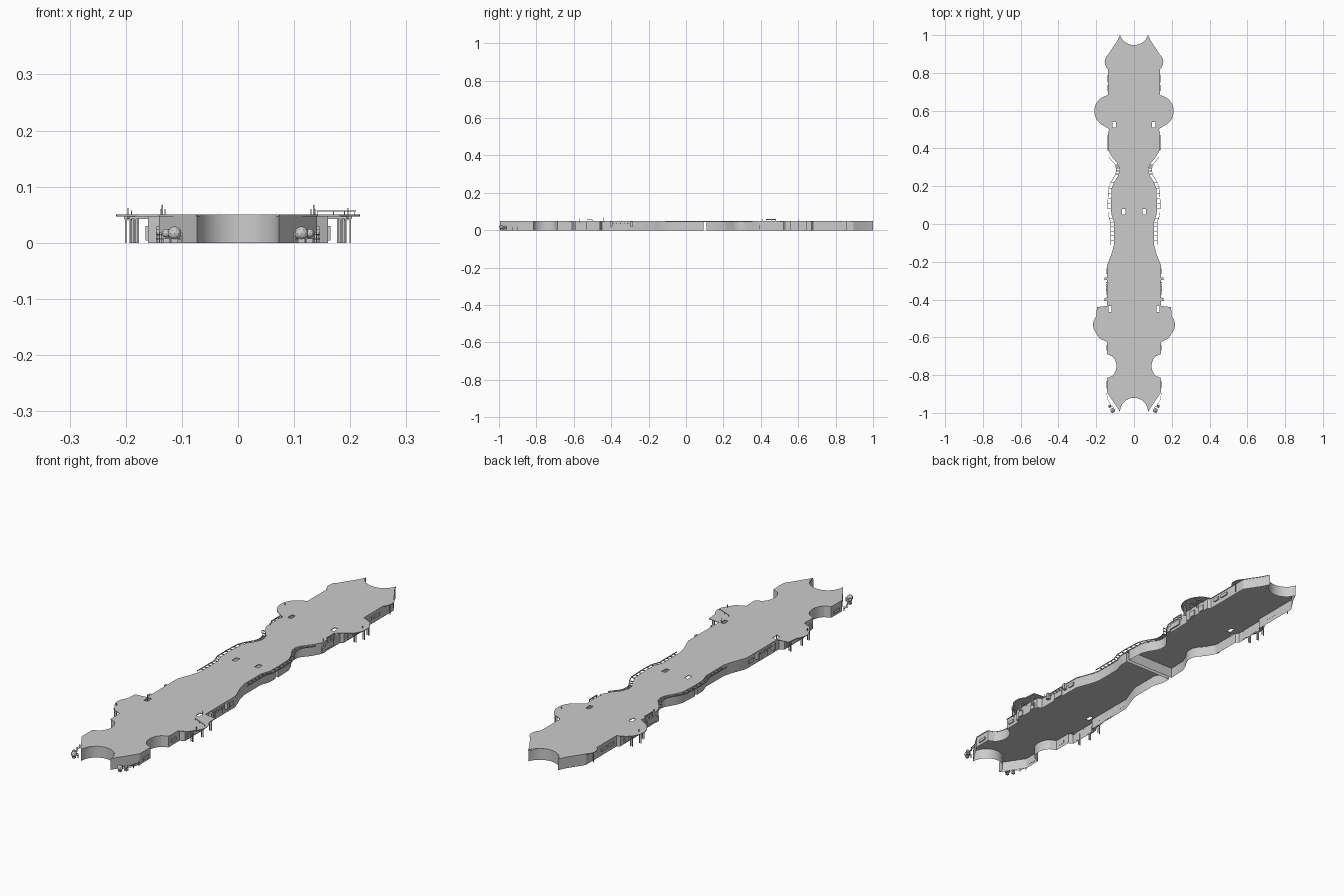
import bpy, bmesh, math
from mathutils import Vector

if "Cube" in bpy.data.objects:
    bpy.data.objects.remove(bpy.data.objects["Cube"])

ROOF_Z, ROOF_T = 0.05, 0.003


def arc(a, m, b, n=10):
    """Points on the circle through a, m, b (a excluded)."""
    (ax, ay), (bx, by), (cx, cy) = a, m, b
    d = 2 * (ax * (by - cy) + bx * (cy - ay) + cx * (ay - by))
    A, B, C = ax * ax + ay * ay, bx * bx + by * by, cx * cx + cy * cy
    ux = (A * (by - cy) + B * (cy - ay) + C * (ay - by)) / d
    uy = (A * (cx - bx) + B * (ax - cx) + C * (bx - ax)) / d
    r = math.hypot(ax - ux, ay - uy)
    t0, t1, t2 = (math.atan2(p[1] - uy, p[0] - ux) for p in (a, m, b))
    full = (t2 - t0) % (2 * math.pi)
    if (t1 - t0) % (2 * math.pi) > full:
        full -= 2 * math.pi
    return [(ux + r * math.cos(t0 + full * i / n), uy + r * math.sin(t0 + full * i / n))
            for i in range(1, n + 1)]


def path(items):
    """Polyline; a pair of points inside the list means an arc (mid, end)."""
    out = []
    for it in items:
        if isinstance(it[0], tuple):
            out += arc(out[-1], it[0], it[1])
        else:
            out.append(it)
    return out


def new_object(name, bm):
    me = bpy.data.meshes.new(name)
    bm.to_mesh(me)
    bm.free()
    ob = bpy.data.objects.new(name, me)
    bpy.context.collection.objects.link(ob)
    return ob


def box(bm, x, y, z, sx, sy, sz, rot=0.0):
    """Box centred on x, y with its bottom at z."""
    vs = bmesh.ops.create_cube(bm, size=1)["verts"]
    c, s = math.cos(rot), math.sin(rot)
    for v in vs:
        px, py = v.co.x * sx, v.co.y * sy
        v.co = Vector((x + px * c - py * s, y + px * s + py * c, z + (v.co.z + 0.5) * sz))


def bar(bm, p, q, z, w, h):
    """Horizontal or upright panel between two plan points."""
    dx, dy = q[0] - p[0], q[1] - p[1]
    box(bm, (p[0] + q[0]) / 2, (p[1] + q[1]) / 2, z, math.hypot(dx, dy), w, h, math.atan2(dy, dx))


def mirrored(name, build):
    """Build the right side and copy it to the left."""
    bm = bmesh.new()
    build(bm)
    geo = bmesh.ops.duplicate(bm, geom=bm.verts[:] + bm.edges[:] + bm.faces[:])["geom"]
    for v in geo:
        if isinstance(v, bmesh.types.BMVert):
            v.co.x *= -1
    bmesh.ops.reverse_faces(bm, faces=[f for f in geo if isinstance(f, bmesh.types.BMFace)])
    return new_object(name, bm)


def loop(right, top=None, bottom=None):
    """Closed outline from a right side running from +y to -y."""
    left = [(-x, y) for x, y in reversed(right)]
    pts = list(right)
    if bottom:
        pts += arc(right[-1], (0, bottom), left[0], 16)[:-1]
    pts += left
    if top:
        pts += arc(left[-1], (0, top), right[0], 16)[:-1]
    return pts


# Right-hand edge, in stretches shared by roof and walls
north = [(.074, 1.0), (.09, .967), (.138, .895)]
waist = [(.138, .476), (.136, .39), (.116, .355), (.085, .317), ((.077, .286), (.085, .254)),
         (.105, .222), (.118, .19)]
south_waist = [(.12, .05), (.106, .01), (.106, -.11), (.116, -.15), (.143, -.22)]
south = [(.143, -.624), (.143, -.688), (.115, -.7), ((.093, -.752), (.115, -.804)),
         (.143, -.815), (.143, -.89), (.074, -.995)]

roof_right = path(north + [((.155, .857), (.138, .82)), (.138, .683), (.17, .67),
                           ((.21, .605), (.16, .52)), (.132, .503)] + waist + [(.122, .11)] + south_waist +
                  [(.143, -.434), (.196, -.44), (.2, -.49), ((.217, -.534), (.2, -.577)), (.18, -.608)] + south)

# Roof slab
bm = bmesh.new()
face = bm.faces.new([bm.verts.new((x, y, ROOF_Z)) for x, y in loop(roof_right, .947, -.92)])
ext = bmesh.ops.extrude_face_region(bm, geom=[face])["geom"]
for v in ext:
    if isinstance(v, bmesh.types.BMVert):
        v.co.z -= ROOF_T
bmesh.ops.recalc_face_normals(bm, faces=bm.faces[:])
roof = new_object("roof_slab", bm)

# Rectangular openings through the roof
cutter = mirrored("roof_opening_cutter", lambda b: [
    box(b, x, y, 0.03, .018, .03, .04) for x, y in ((.105, .525), (.055, .064), (.127, -.45))])
cutter.hide_render = True
cutter.hide_viewport = True
cut = roof.modifiers.new("openings", "BOOLEAN")
cut.object, cut.operation, cut.solver = cutter, "DIFFERENCE", "EXACT"


# Two wall shells, open below, with a narrow passage between them
def walls(name, pts):
    b = bmesh.new()
    lo = [b.verts.new((x * .985, y, 0)) for x, y in pts]
    hi = [b.verts.new((x * .985, y, ROOF_Z - ROOF_T)) for x, y in pts]
    for i in range(len(pts)):
        j = (i + 1) % len(pts)
        b.faces.new((lo[j], lo[i], hi[i], hi[j]))
    ob = new_object(name, b)
    bpy.context.view_layer.objects.active = ob
    ob.select_set(True)
    bpy.ops.object.shade_smooth_by_angle(angle=math.radians(25))
    ob.select_set(False)


walls("north_walls", loop(path(north + [(.138, .68), (.15, .67), (.15, .53), (.138, .52)] + waist +
                               [(.122, .11)]), top=.947))
walls("south_walls", loop(path([(.121, .093)] + south_waist + [(.143, -.45), (.163, -.46), (.163, -.6),
                                                              (.143, -.61)] + south), bottom=-.92))


# Open rafters beyond the roof edge along the waist
def trellis(b):
    inner = [p for p in roof_right if -.14 < p[1] < .36]
    outer = [(x + .017, y) for x, y in inner]
    for i in range(len(inner) - 1):
        bar(b, outer[i], outer[i + 1], .045, .002, .004)
        p, q = Vector(inner[i]), Vector(inner[i + 1])
        n = max(1, round((q - p).length / .025))
        for k in range(n):
            m = p.lerp(q, k / n)
            bar(b, (m.x - .004, m.y), (m.x + .017, m.y), .045, .002, .004)


mirrored("trellis", trellis)


# Twin columns with a beam under the overhangs
def columns(b):
    for x, y in ((.185, .645), (.196, .6), (.182, .56), (.187, -.46), (.196, -.53), (.187, -.59)):
        for d in (-.004, .004):
            box(b, x + d, y, 0, .003, .004, .047)
        box(b, x - .015, y, .042, .045, .004, .005)
    box(b, .146, .857, 0, .003, .003, .047)


mirrored("overhang_columns", columns)


# Windows, doors and service boxes on the walls
def fittings(b):
    for y, z, sy, sz in ((.77, .02, .04, .014), (.72, .02, .03, .014), (.44, .012, .06, .024), (.4, .004, .02, .024),
                         (-.25, .018, .03, .016), (-.34, .004, .05, .026), (-.655, .015, .03, .014),
                         (-.85, .012, .04, .012)):
        box(b, .1385 if y > 0 else .143, y, z, .006, sy, sz)
    for y in (.63, .57):
        box(b, .149, y, .004, .005, .03, .026)
    for y in (-.49, -.57):
        box(b, .162, y, .004, .005, .03, .026)
    for y in (-.29, -.4):
        box(b, .148, y, .02, .015, .014, .027)
    for i in range(5):
        box(b, .145, -.31 - .02 * i, .034, .008, .004, .006)


mirrored("wall_fittings", fittings)


# Low fences along the front chamfers
def fences(b):
    pts = [(.145, -.9), (.138, -.93), (.122, -.96), (.1, -.978)]
    for p, q in zip(pts, pts[1:]):
        for z in (.006, .014):
            bar(b, p, q, z, .0015, .0015)
    for x, y in pts:
        box(b, x, y, 0, .003, .003, .018)


mirrored("front_fences", fences)


# Round shrubs in pots by the front corners
def shrubs(b):
    for x, y, r in ((.113, -.987, .0125), (.128, -.965, .008)):
        vs = bmesh.ops.create_icosphere(b, subdivisions=2, radius=r)["verts"]
        bmesh.ops.translate(b, verts=vs, vec=(x, y, .017))
        box(b, x, y, 0, .012, .012, .008)


mirrored("potted_shrubs", shrubs)


# Thin masts and railings standing on the roof
def masts(b):
    for x, y, top in ((.196, -.57, .062), (.135, -.44, .067), (.13, .41, .06), (.19, .6, .058)):
        box(b, x, y, .04, .002, .002, top - .04)
    for y in (.43, .455, .48):
        box(b, .137, y, .03, .003, .003, .03)
    box(b, .137, .455, .055, .003, .055, .005)


mirrored("roof_masts", masts)

# Handrail on the right-hand overhang
bm = bmesh.new()
bar(bm, (.14, -.5), (.21, -.53), .056, .001, .0015)
for x, y in ((.142, -.501), (.17, -.513), (.208, -.529)):
    box(bm, x, y, .05, .0015, .0015, .007)
new_object("overhang_handrail", bm)
